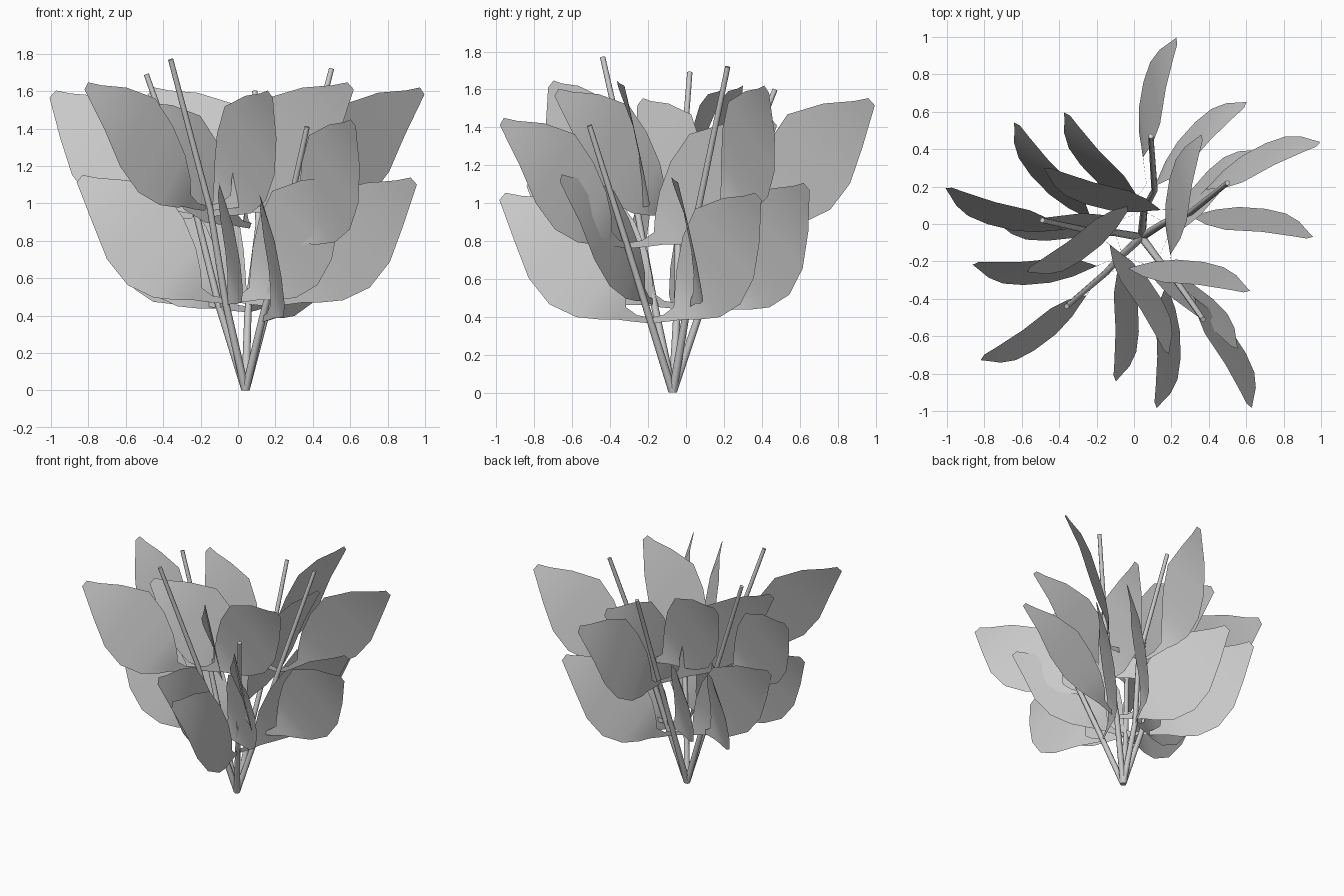
import bpy, bmesh
from math import radians, pi
from mathutils import Vector, Matrix

if "Cube" in bpy.data.objects:
    bpy.data.objects.remove(bpy.data.objects["Cube"])

BASE = Vector((0.04, -0.07, 0.0))

# stem: tip, bend point (x, y) at mid height, angle of its first upper leaf
STEMS = [
    ((-0.36, -0.44, 1.77), (-0.15, -0.26), 215),
    ((-0.49, 0.02, 1.69), (-0.22, -0.04), 164),
    ((0.50, 0.22, 1.72), (0.30, 0.06), 26),
    ((0.09, 0.47, 1.60), (0.11, 0.18), 78),
    ((0.37, -0.51, 1.41), (0.23, -0.31), 301),
]

# leaf stations: distance along axis, midrib sag, half width, sideways bow
LEAF = [
    (0.00, 0.00, 0.018, 0.00),
    (0.07, -0.045, 0.022, 0.03),
    (0.14, -0.07, 0.042, 0.055),
    (0.20, -0.065, 0.10, 0.072),
    (0.30, -0.06, 0.175, 0.08),
    (0.45, -0.04, 0.235, 0.07),
    (0.62, 0.00, 0.24, 0.055),
    (0.80, 0.01, 0.15, 0.042),
    (0.93, 0.00, 0.065, 0.015),
    (1.00, 0.00, 0.025, 0.00),
]


def leaf_mesh():
    """Slanted blade standing on edge, rising outward along +x."""
    bm = bmesh.new()
    along = Vector((0.78, 0, 0.655))
    across = Vector((-0.65, 0, 0.76))
    rows = []
    for t, sag, half, bow in LEAF:
        row = []
        for k in range(-3, 4):
            s = half * k / 3
            row.append(bm.verts.new(along * t + across * (sag + s)
                                    + Vector((0, bow - 0.25 * s, 0))))
        rows.append(row)
    for a, b in zip(rows, rows[1:]):
        for k in range(6):
            bm.faces.new((a[k], b[k], b[k + 1], a[k + 1]))
    me = bpy.data.meshes.new("leaf")
    bm.to_mesh(me)
    bm.free()
    me.shade_smooth()
    return me


def stem(name, points, radii, sides=8):
    """Tapered tube through a few points."""
    bm = bmesh.new()
    rings = []
    for i, p in enumerate(points):
        d = points[min(i + 1, len(points) - 1)] - points[max(i - 1, 0)]
        rot = Vector((0, 0, 1)).rotation_difference(d).to_matrix()
        if i == 0:
            rot = Matrix.Identity(3)
        ring = []
        for k in range(sides):
            off = Matrix.Rotation(2 * pi * k / sides, 3, 'Z') @ Vector((radii[i], 0, 0))
            ring.append(bm.verts.new(p + rot @ off))
        rings.append(ring)
    for a, b in zip(rings, rings[1:]):
        for k in range(sides):
            j = (k + 1) % sides
            bm.faces.new((a[k], a[j], b[j], b[k]))
    bm.faces.new(rings[0][::-1])
    bm.faces.new(rings[-1])
    me = bpy.data.meshes.new(name)
    bm.to_mesh(me)
    bm.free()
    ob = bpy.data.objects.new(name, me)
    bpy.context.collection.objects.link(ob)
    me.shade_smooth()
    me.set_sharp_from_angle(angle=radians(60))


blade = leaf_mesh()
for n, (tip, bend, angle) in enumerate(STEMS, 1):
    tip = Vector(tip)
    low = BASE.lerp(tip, 0.27)
    mid = Vector((bend[0], bend[1], tip.z * 0.55))
    # stem
    stem(f"stem_{n}", [BASE, low, mid, tip], [0.022, 0.019, 0.017, 0.014])
    # two tiers with a pair of leaves each
    for tier, frac, turn in (("lower", 0.27, -32), ("upper", 0.55, 0)):
        root = BASE.lerp(tip, 0.27 if tier == "lower" else 0.53)
        root.z = tip.z * frac
        for k in range(2):
            ob = bpy.data.objects.new(f"{tier}_leaf_{n}_{k + 1}", blade)
            ob.location = root
            ob.rotation_euler.z = radians(angle + turn + 138 * k)
            bpy.context.collection.objects.link(ob)
